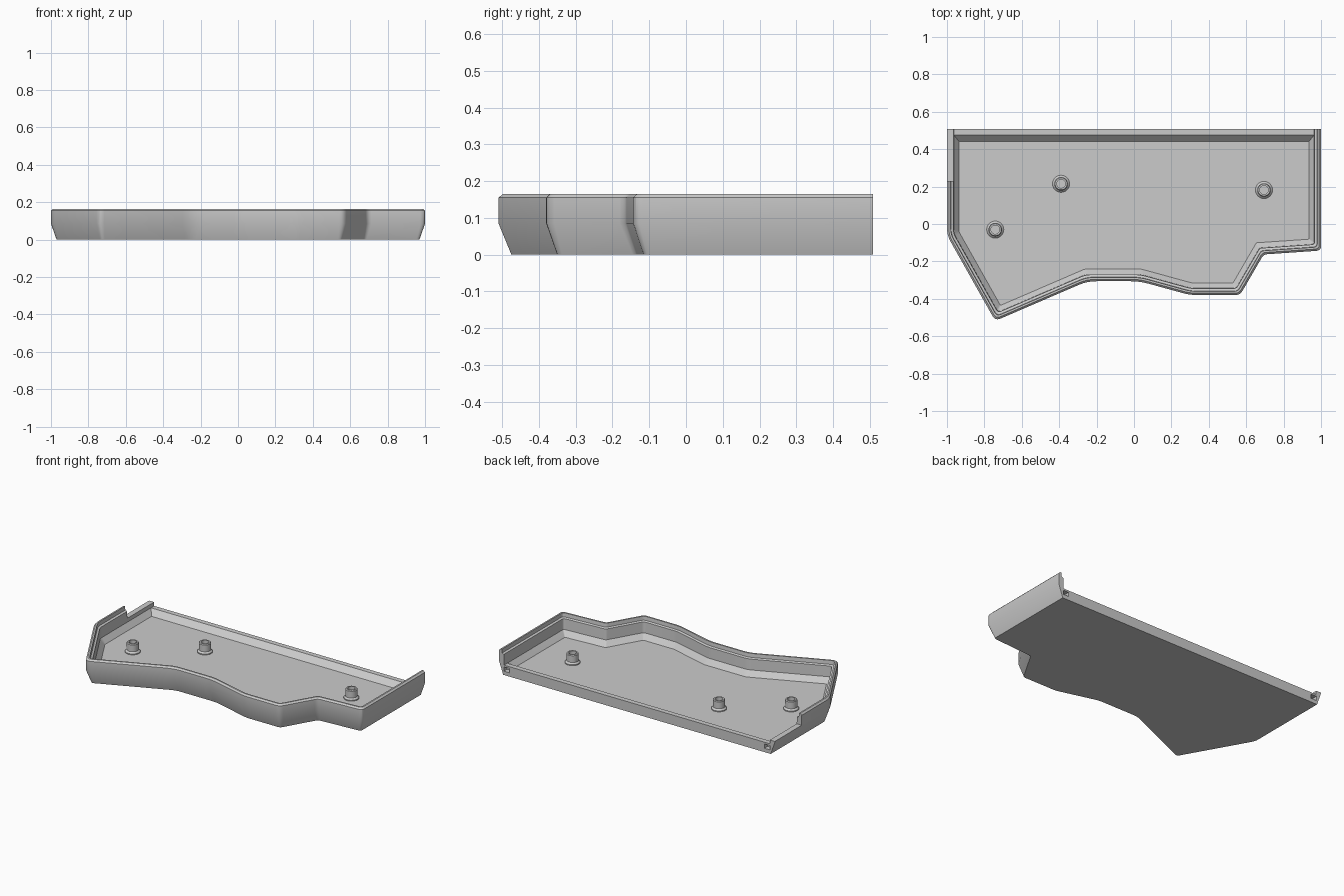
import bpy, bmesh, math
from mathutils import Vector

cube = bpy.data.objects.get("Cube")
if cube:
    bpy.data.objects.remove(cube)

grey = bpy.data.materials.new("plain_grey")
grey.use_nodes = True
grey.diffuse_color = (0.6, 0.6, 0.6, 1)
grey.node_tree.nodes["Principled BSDF"].inputs["Base Color"].default_value = (0.6, 0.6, 0.6, 1)

BACK, FLOOR, SILL = 0.508, 0.03, 0.065


def finish(name, bm):
    bmesh.ops.recalc_face_normals(bm, faces=bm.faces)
    mesh = bpy.data.meshes.new(name)
    bm.to_mesh(mesh)
    bm.free()
    mesh.materials.append(grey)
    obj = bpy.data.objects.new(name, mesh)
    bpy.context.collection.objects.link(obj)
    return obj


def activate(obj):
    bpy.ops.object.select_all(action='DESELECT')
    obj.select_set(True)
    bpy.context.view_layer.objects.active = obj


def smooth(obj):
    activate(obj)
    bpy.ops.object.shade_smooth_by_angle(angle=math.radians(25))


def box(name, lo, hi):
    bm = bmesh.new()
    bmesh.ops.create_cube(bm, size=1)
    for v in bm.verts:
        v.co = [(a + b) / 2 + c * (b - a) for a, b, c in zip(lo, hi, v.co)]
    return finish(name, bm)


def combine(target, tool, operation):
    tool.hide_render = True
    activate(target)
    mod = target.modifiers.new("combine", 'BOOLEAN')
    mod.operation, mod.solver, mod.object = operation, 'EXACT', tool
    bpy.ops.object.modifier_apply(modifier=mod.name)
    bpy.data.objects.remove(tool)


# Outline of the wall: corner x, y and rounding length
OUTLINE = [(-1, BACK, 0), (-1, -0.06, 0.04), (-0.742, -0.518, 0.03), (-0.25, -0.306, 0.05),
           (0.03, -0.306, 0.05), (0.30, -0.38, 0.04), (0.567, -0.38, 0.025),
           (0.693, -0.163, 0.02), (1, -0.142, 0.025), (1, BACK, 0)]
# Wall section: inset from the outline and height
SECTION = [(0.03, 0), (0, 0.085), (0, 0.155), (0.01, 0.165), (0.02, 0.165),
           (0.022, 0.14), (0.035, 0.135), (0.037, SILL), (0.065, FLOOR)]


def ring(inset):
    """Outline moved inward by the inset, with rounded corners."""
    pts = [Vector(p[:2]) for p in OUTLINE]
    dirs = [(b - a).normalized() for a, b in zip(pts, pts[1:])]
    norms = [Vector((-d.y, d.x)) for d in dirs]
    moved = [pts[0] + norms[0] * inset]
    for i in range(1, len(pts) - 1):
        n, m = norms[i - 1], norms[i]
        moved.append(pts[i] + (n + m) * inset / (1 + n.dot(m)))
    moved.append(pts[-1] + norms[-1] * inset)
    result = [moved[0]]
    for i in range(1, len(pts) - 1):
        cut = OUTLINE[i][2] * (1 - inset / 0.08)
        a, c, b = moved[i] - dirs[i - 1] * cut, moved[i], moved[i] + dirs[i] * cut
        for k in range(5):
            t = k / 4
            result.append(a * (1 - t) ** 2 + c * 2 * t * (1 - t) + b * t * t)
    return result + [moved[-1]]


# Tray body with the wall on three sides
bm = bmesh.new()
rings = [[bm.verts.new((p.x, p.y, z)) for p in ring(d)] for d, z in SECTION]
for lower, upper in zip(rings, rings[1:]):
    for i in range(len(lower) - 1):
        bm.faces.new((lower[i], lower[i + 1], upper[i + 1], upper[i]))
bm.faces.new(rings[0])
bm.faces.new(rings[-1])
bm.faces.new([r[0] for r in rings] + [r[-1] for r in reversed(rings)])
tray = finish("tray", bm)

# Low sill along the open back
bm = bmesh.new()
sill_shape = [(BACK, 0.01), (BACK, SILL), (0.475, SILL), (0.44, FLOOR), (0.44, 0.01)]
ends = [[bm.verts.new((x, y, z)) for y, z in sill_shape] for x in (-0.965, 0.965)]
for end in ends:
    bm.faces.new(end)
for i in range(len(sill_shape)):
    j = (i + 1) % len(sill_shape)
    bm.faces.new((ends[0][i], ends[0][j], ends[1][j], ends[1][i]))
combine(tray, finish("sill", bm), 'UNION')

# Cutaway in the right wall and a small socket at each back corner
combine(tray, box("cutaway", (-1.1, 0.23, 0.09), (-0.9, 0.6, 0.3)), 'DIFFERENCE')
for side in (-1, 1):
    xs = sorted((side * 0.925, side * 0.965))
    combine(tray, box("socket", (xs[0], 0.475, 0.025), (xs[1], 0.6, 0.053)), 'DIFFERENCE')
smooth(tray)

# Hollow screw posts with a flared foot
POST = [(0.046, 0.025), (0.046, 0.036), (0.036, 0.046), (0.036, 0.09), (0.032, 0.095),
        (0.023, 0.095), (0.023, 0.035)]
SIDES = 24
for n, (x, y) in enumerate([(-0.39, 0.215), (0.695, 0.182), (-0.742, -0.03)], 1):
    bm = bmesh.new()
    loops = [[bm.verts.new((x + r * math.cos(k * math.tau / SIDES),
                            y + r * math.sin(k * math.tau / SIDES), z)) for k in range(SIDES)]
             for r, z in POST]
    for a, b in zip(loops, loops[1:]):
        for k in range(SIDES):
            j = (k + 1) % SIDES
            bm.faces.new((a[k], a[j], b[j], b[k]))
    bm.faces.new(loops[0])
    bm.faces.new(loops[-1])
    smooth(finish(f"screw_post_{n}", bm))
